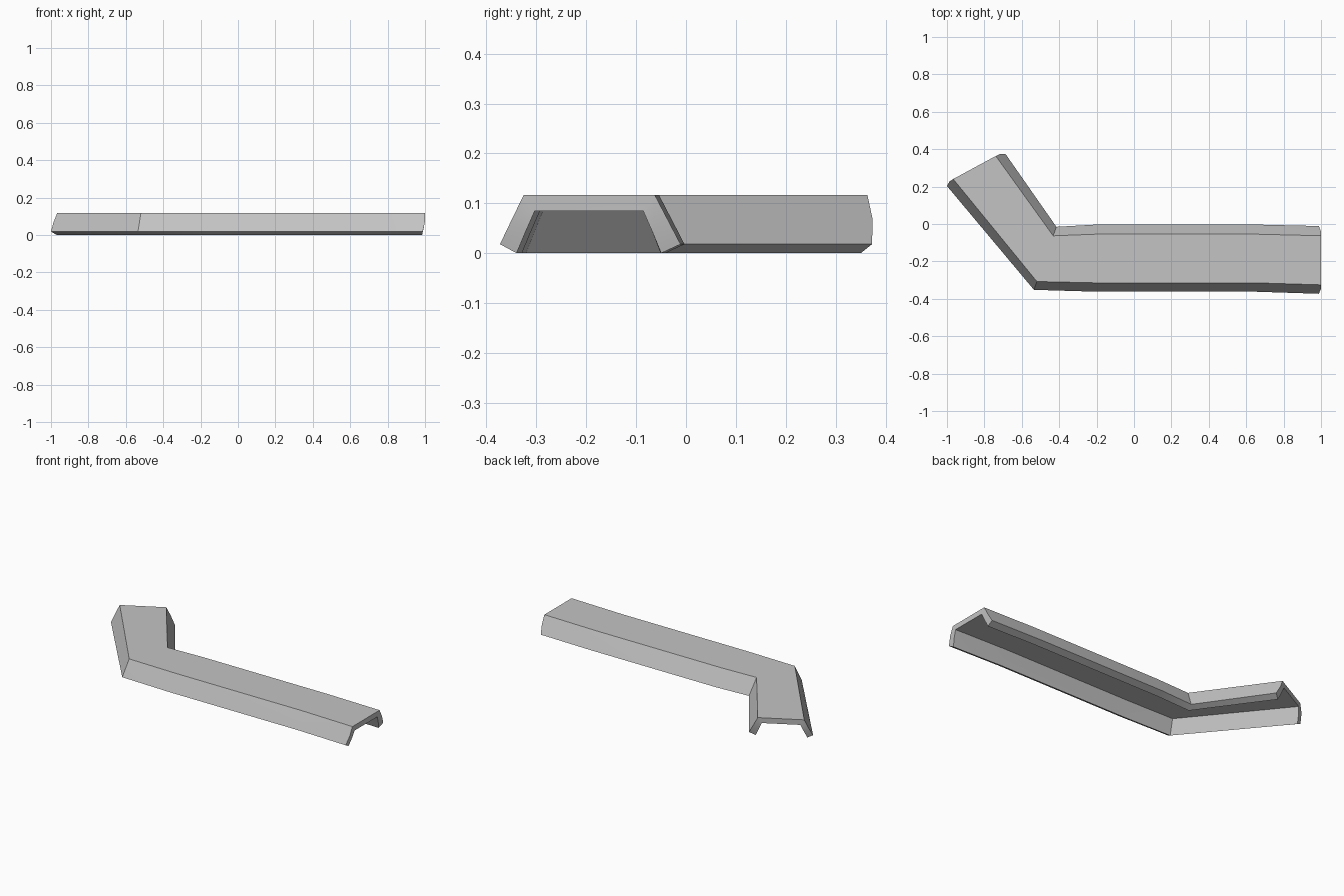
import bpy, bmesh, math
from mathutils import Vector

cube = bpy.data.objects.get("Cube")
if cube:
    bpy.data.objects.remove(cube, do_unlink=True)

grey = bpy.data.materials.new("light grey")
grey.use_nodes = True
colour = (0.55, 0.55, 0.55, 1)
grey.diffuse_color = colour
grey.node_tree.nodes["Principled BSDF"].inputs["Base Color"].default_value = colour

# Channel profile: (fraction across the width, height, bulge share at open ends)
outer = [(0, 0.018, 0), (0.066, 0.068, 0.9), (0.132, 0.117, 1),
         (0.857, 0.117, 1), (0.928, 0.068, 0.9), (1, 0.018, 0)]
inner = [(0.092, 0, -0.3), (0.142, 0.043, 0.5), (0.193, 0.085, 1),
         (0.793, 0.085, 1), (0.844, 0.043, 0.5), (0.893, 0, -0.3)]
profile = outer + inner[::-1]

# Stations along the bent path: outer foot, inner foot, end bulge
stations = [((-1.0, 0.203), (-0.686, 0.373), 0.017),
            ((-0.535, -0.352), (-0.415, -0.015), 0),
            ((-0.2, -0.362), (-0.2, -0.003), 0),
            ((0.65, -0.362), (0.65, -0.003), 0),
            ((0.988, -0.373), (0.988, -0.011), -0.012)]

bm = bmesh.new()
rings = []
for a, b, bulge in stations:
    a, b = Vector(a), Vector(b)
    across = (b - a).normalized()
    along = Vector((-across.y, across.x))
    ring = []
    for t, z, share in profile:
        p = a.lerp(b, t) + along * bulge * share
        ring.append(bm.verts.new((p.x, p.y, z)))
    rings.append(ring)

# Skin the channel between stations
n = len(profile)
for r, s in zip(rings, rings[1:]):
    for i in range(n):
        j = (i + 1) % n
        bm.faces.new((r[i], r[j], s[j], s[i]))

# Close the wall thickness at both open ends
for r in (rings[0], rings[-1]):
    for i in range(len(outer) - 1):
        bm.faces.new((r[i], r[i + 1], r[n - 2 - i], r[n - 1 - i]))
bmesh.ops.recalc_face_normals(bm, faces=bm.faces)

mesh = bpy.data.meshes.new("bent_channel")
bm.to_mesh(mesh)
bm.free()
mesh.materials.append(grey)
channel = bpy.data.objects.new("bent_channel", mesh)
bpy.context.collection.objects.link(channel)

# Smooth shading with crisp folds
bpy.ops.object.select_all(action='DESELECT')
channel.select_set(True)
bpy.context.view_layer.objects.active = channel
bpy.ops.object.shade_smooth_by_angle(angle=math.radians(30))
